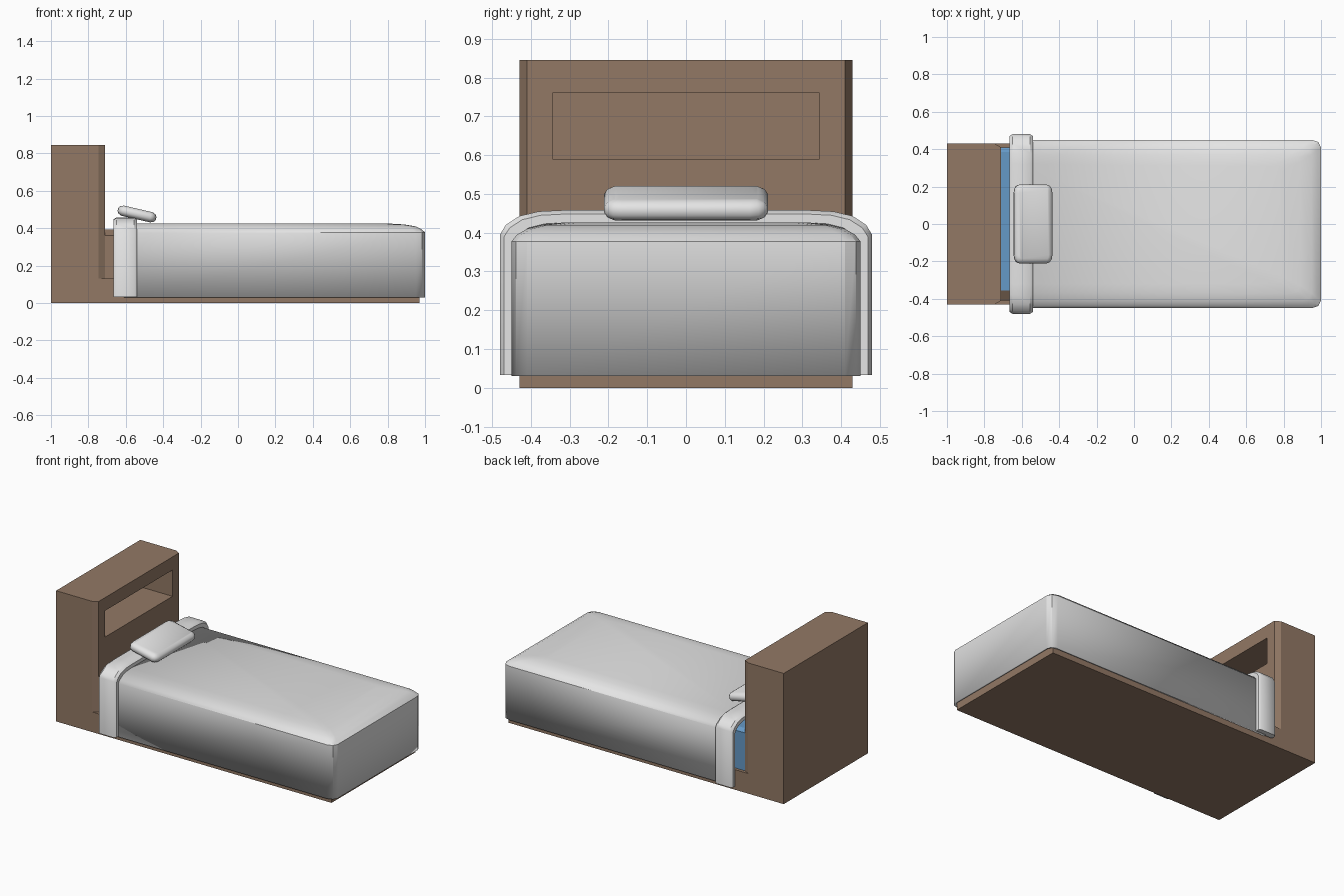
import bpy, bmesh, math
from mathutils import Matrix

if "Cube" in bpy.data.objects:
    bpy.data.objects.remove(bpy.data.objects["Cube"])

def material(name, rgb):
    m = bpy.data.materials.new(name)
    m.diffuse_color = (*rgb, 1)
    m.use_nodes = True
    m.node_tree.nodes["Principled BSDF"].inputs["Base Color"].default_value = m.diffuse_color
    return m

wood = material("brown_wood", (0.29, 0.19, 0.13))
linen = material("pale_linen", (0.78, 0.78, 0.78))
blue = material("blue_sheet", (0.13, 0.32, 0.57))

def make(name, verts, faces, *mats, smooth=None):
    me = bpy.data.meshes.new(name)
    me.from_pydata(verts, [], faces)
    for m in mats:
        me.materials.append(m)
    ob = bpy.data.objects.new(name, me)
    bpy.context.collection.objects.link(ob)
    if smooth:
        bpy.ops.object.select_all(action='DESELECT')
        ob.select_set(True)
        bpy.context.view_layer.objects.active = ob
        bpy.ops.object.shade_smooth_by_angle(angle=math.radians(smooth))
    return ob

def fix_normals(ob):
    bm = bmesh.new()
    bm.from_mesh(ob.data)
    bmesh.ops.recalc_face_normals(bm, faces=bm.faces)
    bm.to_mesh(ob.data)
    bm.free()

def loft(rings, closed=True, bottom=True):
    """Stack equal rings (counter-clockwise from above) into side faces and caps."""
    n = len(rings[0])
    verts = [p for r in rings for p in r]
    faces = []
    for k in range(len(rings) - 1):
        for i in range(n if closed else n - 1):
            j = (i + 1) % n
            faces.append((k*n + i, k*n + j, (k+1)*n + j, (k+1)*n + i))
    faces.append(tuple(range((len(rings)-1)*n, len(rings)*n)))
    if bottom:
        faces.append(tuple(reversed(range(n))))
    return verts, faces

def prism(points, lo, hi, axis):
    """Extrude a 2D outline along x, y or z."""
    put = {'x': lambda p, d: (d, p[0], p[1]),
           'y': lambda p, d: (p[0], d, p[1]),
           'z': lambda p, d: (p[0], p[1], d)}[axis]
    return loft([[put(p, d) for p in points] for d in (lo, hi)])

# frame: low base and tall headboard from one L-shaped profile
frame = make("frame_and_headboard", *prism(
    [(-1, 0), (0.97, 0), (0.97, 0.13), (-0.71, 0.13), (-0.71, 0.845), (-1, 0.845)],
    -0.43, 0.43, 'y'), wood)
fix_normals(frame)

# cutters: headboard niche and chamfered front corners
cuts = [("niche_cutter", prism([(-0.345, 0.59), (0.345, 0.59), (0.345, 0.76), (-0.345, 0.76)],
                               -0.93, -0.6, 'x'))]
for s in (-1, 1):
    cuts.append(("corner_cutter", prism(
        [(-0.78, s*0.45), (-0.675, s*0.39), (-0.675, s*0.45)], 0.13, 0.95, 'z')))
for name, shape in cuts:
    c = make(name, *shape, wood)
    fix_normals(c)
    mod = frame.modifiers.new(name, 'BOOLEAN')
    mod.operation = 'DIFFERENCE'
    mod.solver = 'EXACT'
    mod.object = c
bpy.context.view_layer.objects.active = frame
for m in list(frame.modifiers):
    bpy.ops.object.modifier_apply(modifier=m.name)
for ob in list(bpy.data.objects):
    if ob.name.startswith(("niche_cutter", "corner_cutter")):
        bpy.data.objects.remove(ob)

# mattress: front side and slope are wood coloured, the rest blue
mattress = make("mattress", *prism(
    [(-0.41, 0.10), (0.41, 0.10), (0.41, 0.375), (0.385, 0.392), (-0.355, 0.392), (-0.41, 0.36)],
    -0.72, 0.94, 'x'), blue, wood)
fix_normals(mattress)
for f in mattress.data.polygons:
    f.material_index = 1 if f.normal.y < -0.1 else 0

# blanket: open-ended cover with rounded foot corners and a softened top
def blanket_ring(w, foot, z):
    half = [(-0.61, -w), (foot - 0.05, -w), (foot - 0.015, -w + 0.012), (foot, -w + 0.04)]
    return [(x, y, z) for x, y in half] + [(x, -y, z) for x, y in reversed(half)]

levels = [(0.45, 1.0, 0.03), (0.45, 1.0, 0.378), (0.436, 0.98, 0.395),
          (0.41, 0.95, 0.410), (0.37, 0.89, 0.420), (0.32, 0.79, 0.426)]
blanket = make("blanket", *loft([blanket_ring(*l) for l in levels], closed=False, bottom=False),
               linen, smooth=25)
sol = blanket.modifiers.new("thickness", 'SOLIDIFY')
sol.thickness = 0.012
sol.offset = -1

# folded blanket edge: arched band across the bed
outer = [(0.48, 0.033), (0.48, 0.395), (0.465, 0.42), (0.43, 0.443), (0.38, 0.455), (0.32, 0.458)]
inner = [(0.44, 0.033), (0.44, 0.37), (0.425, 0.39), (0.40, 0.405), (0.36, 0.415), (0.31, 0.418)]
def arch(side):
    return side + [(-y, z) for y, z in reversed(side)]
a, b = arch(outer), arch(inner)
n = len(a)
verts, faces = [], []
# section of the band: outer and inner corners slightly rounded in x
section = [(-0.665, 0.25), (-0.65, 0), (-0.555, 0), (-0.54, 0.25), (-0.54, 0.8),
           (-0.55, 1), (-0.655, 1), (-0.665, 0.8)]
m = len(section)
for p, q in zip(a, b):
    verts += [(x, p[0] + (q[0]-p[0])*t, p[1] + (q[1]-p[1])*t) for x, t in section]
for i in range(n - 1):
    for k in range(m):
        l = (k + 1) % m
        faces.append((i*m + k, i*m + l, (i+1)*m + l, (i+1)*m + k))
faces += [tuple(range(m)), tuple(range((n-1)*m, n*m))]
fold = make("blanket_fold", verts, faces, linen, smooth=35)
fix_normals(fold)

# pillow: rounded cushion tilted toward the foot
def pillow_ring(inset, z):
    pts = []
    for sx, sy, start in ((1, 1, 0), (-1, 1, 90), (-1, -1, 180), (1, -1, 270)):
        for d in (0, 30, 60, 90):
            ang = math.radians(start + d)
            pts.append((sx*0.073 + (0.032 - inset)*math.cos(ang),
                        sy*0.165 + (0.046 - inset)*math.sin(ang), z))
    return pts

pillow = make("pillow", *loft([pillow_ring(i, z) for i, z in (
    (0.026, -0.028), (0.008, -0.02), (0, -0.008), (0, 0.008), (0.008, 0.02), (0.026, 0.028))]),
    linen, smooth=35)
pillow.data.transform(Matrix.Translation((-0.54, 0, 0.476)) @
                      Matrix.Rotation(math.radians(13), 4, 'Y'))
